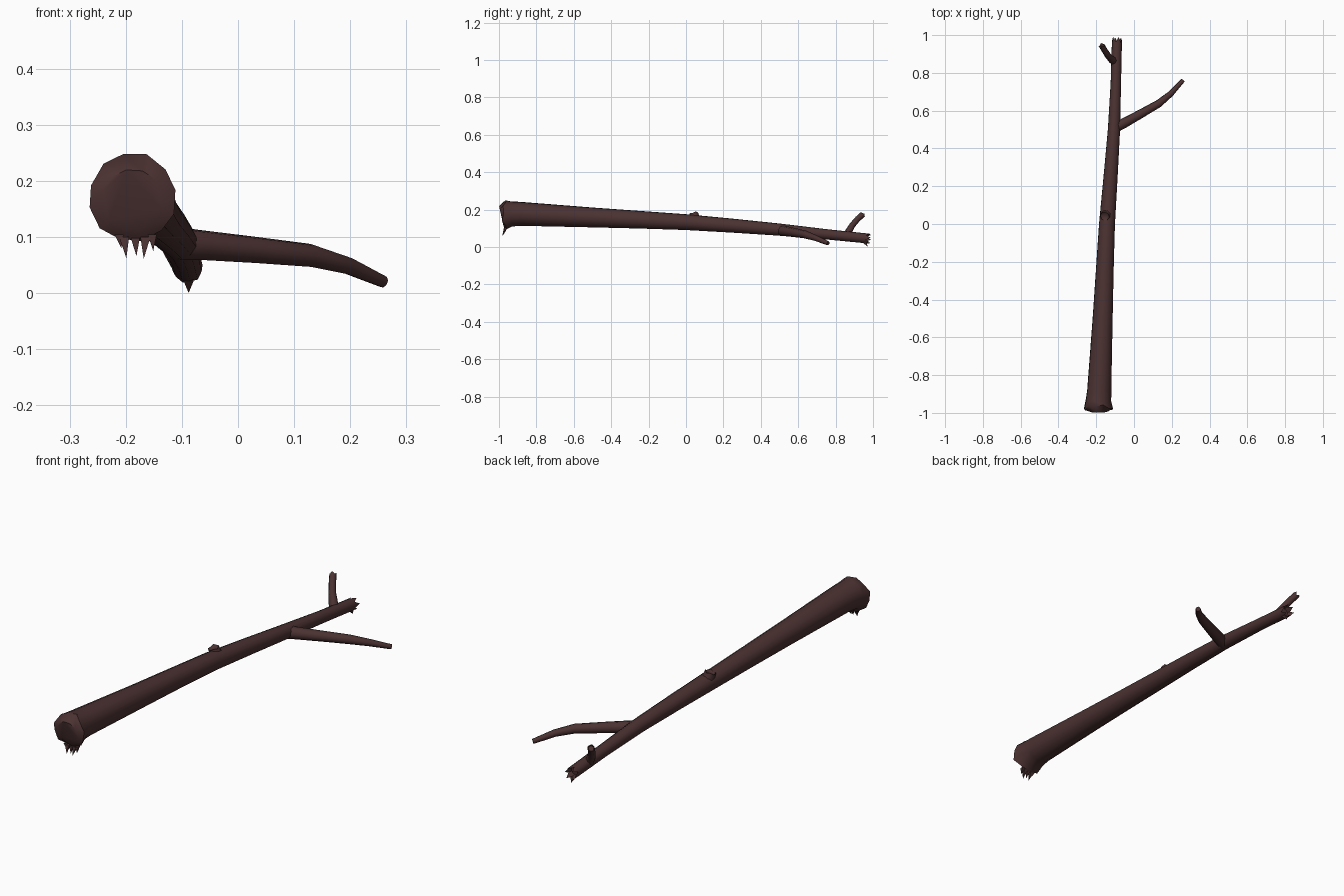
import bpy, bmesh, math, random
from mathutils import Vector

if "Cube" in bpy.data.objects:
    bpy.data.objects.remove(bpy.data.objects["Cube"])

random.seed(4)
bark = bpy.data.materials.new("dark_bark")
bark.diffuse_color = (0.071, 0.031, 0.031, 1)
bark.use_nodes = True
bark.node_tree.nodes["Principled BSDF"].inputs["Base Color"].default_value = bark.diffuse_color


def finish(name, bm, angle=50):
    bmesh.ops.recalc_face_normals(bm, faces=bm.faces)
    me = bpy.data.meshes.new(name)
    bm.to_mesh(me)
    bm.free()
    me.materials.append(bark)
    ob = bpy.data.objects.new(name, me)
    bpy.context.collection.objects.link(ob)
    bpy.ops.object.select_all(action='DESELECT')
    ob.select_set(True)
    bpy.context.view_layer.objects.active = ob
    bpy.ops.object.shade_smooth_by_angle(angle=math.radians(angle))
    return ob


def limb(name, path, sides, start=None, end=None, start_depth=0.0, end_depth=0.0):
    """Tapered tube along (x, y, z, radius) points; start/end(angle, i) push the rim lengthwise."""
    bm = bmesh.new()
    pts = [Vector(p[:3]) for p in path]
    n = len(pts)
    tans = [(pts[min(i + 1, n - 1)] - pts[max(i - 1, 0)]).normalized() for i in range(n)]
    rings = []

    def ring(c, t, r, push=None):
        u = t.cross(Vector((0, 0, 1))).normalized()
        v = u.cross(t)
        out = []
        for i in range(sides):
            a = 2 * math.pi * i / sides + 0.2
            p = c + u * r * math.cos(a) + v * r * math.sin(a)
            if push:
                p += t * push(a, i)
            out.append(bm.verts.new(p))
        return out

    for i in range(n):
        push = start if i == 0 else end if i == n - 1 else None
        rings.append(ring(pts[i], tans[i], path[i][3], push))
    # broken ends: an inner lip, then a sunken or raised core
    s_in = ring(pts[0] + tans[0] * start_depth, tans[0], path[0][3] * 0.72)
    e_in = ring(pts[-1] - tans[-1] * end_depth, tans[-1], path[-1][3] * 0.72)
    rings = [s_in] + rings + [e_in]
    for a, b in zip(rings, rings[1:]):
        for i in range(sides):
            j = (i + 1) % sides
            bm.faces.new((a[i], a[j], b[j], b[i]))
    bm.faces.new(s_in)
    bm.faces.new(e_in)
    return finish(name, bm)


# Trunk: flared, torn butt at the front, splintered tip at the back
def butt_tear(a, i):
    return 0.030 * max(0, math.sin(a)) - 0.012 * abs(math.cos(a)) + 0.006 * (-1) ** i


def tip_tear(a, i):
    return 0.014 * (-1) ** i - 0.004


limb("trunk", [
    (-0.188, -0.972, 0.169, 0.078), (-0.188, -0.935, 0.177, 0.069),
    (-0.184, -0.88, 0.177, 0.065), (-0.166, -0.50, 0.158, 0.054),
    (-0.155, -0.25, 0.146, 0.048), (-0.143, 0.0, 0.133, 0.043),
    (-0.124, 0.25, 0.114, 0.038), (-0.106, 0.50, 0.093, 0.033),
    (-0.096, 0.75, 0.068, 0.028), (-0.090, 0.978, 0.045, 0.027)],
    12, butt_tear, tip_tear, start_depth=-0.016, end_depth=0.03)

# Long side branch drooping to the right
limb("side_branch", [
    (-0.105, 0.51, 0.088, 0.030), (-0.06, 0.53, 0.085, 0.027),
    (0.03, 0.58, 0.077, 0.024), (0.13, 0.637, 0.067, 0.021),
    (0.195, 0.69, 0.049, 0.016), (0.259, 0.76, 0.020, 0.011)], 8)

# Short twig rising near the tip
limb("short_twig", [
    (-0.095, 0.855, 0.050, 0.023), (-0.115, 0.868, 0.080, 0.020),
    (-0.135, 0.888, 0.115, 0.017), (-0.155, 0.918, 0.150, 0.016),
    (-0.171, 0.945, 0.174, 0.016)], 8,
    end=lambda a, i: 0.005 * (-1) ** i, end_depth=0.008)

# Knot: low broken stub on top of the trunk
limb("knot", [
    (-0.143, 0.050, 0.140, 0.031), (-0.152, 0.044, 0.168, 0.026),
    (-0.155, 0.041, 0.181, 0.024)], 8,
    end=lambda a, i: 0.003 * (-1) ** i, end_depth=0.006)

# Splinters hanging from the torn ends: (base, tip, half width)
splinters = [
    ((-0.203, -0.965, 0.100), (-0.199, -0.980, 0.062), 0.009),
    ((-0.183, -0.965, 0.098), (-0.181, -0.975, 0.066), 0.008),
    ((-0.165, -0.965, 0.100), (-0.168, -0.982, 0.061), 0.009),
    ((-0.153, -0.965, 0.104), (-0.151, -0.972, 0.075), 0.008),
    ((-0.212, -0.965, 0.104), (-0.208, -0.970, 0.080), 0.008),
    ((-0.088, 0.955, 0.024), (-0.088, 0.972, 0.000), 0.010),
]
bm = bmesh.new()
for base, tip, w in splinters:
    b, t = Vector(base), bm.verts.new(tip)
    foot = [bm.verts.new(b + Vector(o) * w) for o in ((-1, -1, 0), (1, -1, 0), (1, 1, 0), (-1, 1, 0))]
    for i in range(4):
        bm.faces.new((foot[i], foot[(i + 1) % 4], t))
    bm.faces.new(foot)
finish("splinters", bm, 20)
